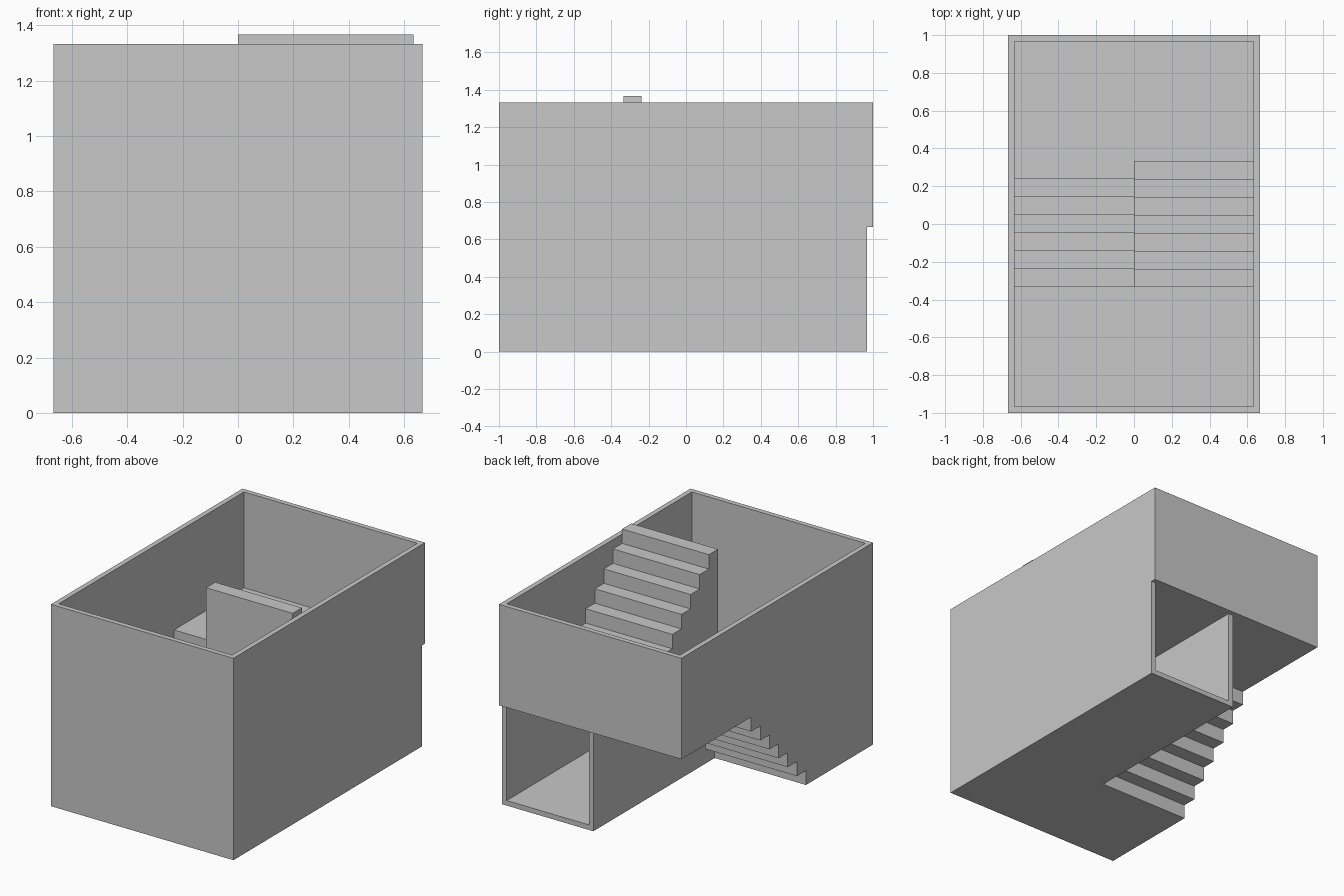
import bpy
import bmesh

cube = bpy.data.objects.get("Cube")
if cube:
    bpy.data.objects.remove(cube, do_unlink=True)

# Main dimensions
T = 1 / 30            # wall and slab thickness
X, Y = 2 / 3, 1.0     # outer half width and half depth
MID, TOP = 2 / 3, 4 / 3
XI, YI = X - T, Y - T
RUN = 1 / 3           # flights span -RUN..RUN in y
STEPS = 7
S = MID / STEPS       # rise and going of each step

grey = bpy.data.materials.new("light_grey")
grey.use_nodes = True
grey.diffuse_color = (0.58, 0.58, 0.58, 1)
grey.node_tree.nodes["Principled BSDF"].inputs["Base Color"].default_value = (0.58, 0.58, 0.58, 1)


def extrude(name, profile, x0, x1):
    """Extrude a (y, z) outline along x."""
    bm = bmesh.new()
    face = bm.faces.new([bm.verts.new((x0, y, z)) for y, z in profile])
    ret = bmesh.ops.extrude_face_region(bm, geom=[face])
    verts = [v for v in ret["geom"] if isinstance(v, bmesh.types.BMVert)]
    bmesh.ops.translate(bm, vec=(x1 - x0, 0, 0), verts=verts)
    bmesh.ops.recalc_face_normals(bm, faces=bm.faces)
    mesh = bpy.data.meshes.new(name)
    bm.to_mesh(mesh)
    bm.free()
    mesh.materials.append(grey)
    obj = bpy.data.objects.new(name, mesh)
    bpy.context.collection.objects.link(obj)
    return obj


def box(name, x0, x1, y0, y1, z0, z1):
    return extrude(name, [(y0, z0), (y1, z0), (y1, z1), (y0, z1)], x0, x1)


def stairs(y, z, direction, count=STEPS):
    """Stepped line: a riser and then a tread for every step."""
    pts = [(y, z)]
    for _ in range(count):
        z += S
        pts.append((y, z))
        y += direction * S
        pts.append((y, z))
    return pts


# Stepped underside of the lower flight
under = stairs(-RUN + T, 0, 1)

# Outer walls
box("front_wall", -XI, XI, -Y, -YI, 0, TOP)
box("back_wall", -XI, XI, YI, Y, MID, TOP)
extrude("left_wall", [(-Y, 0), (YI, 0), (YI, MID), (Y, MID), (Y, TOP), (-Y, TOP)], XI, X)
extrude("right_wall", [(-Y, 0)] + under[:-1] + [(Y, MID), (Y, TOP), (-Y, TOP)], -X, -XI)

# Ground floor and the passage under the landing
box("front_floor", -XI, XI, -YI, -RUN, 0, T)
box("passage_floor", T, XI, -RUN, YI, 0, T)
box("passage_wall", 0, T, -RUN, YI, 0, MID)

# Half-height landing at the back
box("landing", -XI, XI, RUN, YI, MID, MID + T)

# Lower flight: a thin folded slab
tread = stairs(-RUN, T, 1)
lower = [(-RUN, 0)] + under[:-1] + [(RUN, MID)] + tread[::-1]
extrude("lower_flight", lower, -XI, 0)

# Upper flight: closed below and at its front
upper = [(-RUN, MID), (RUN, MID)] + stairs(RUN, MID + T, -1)
extrude("upper_flight", upper, 0, XI)
